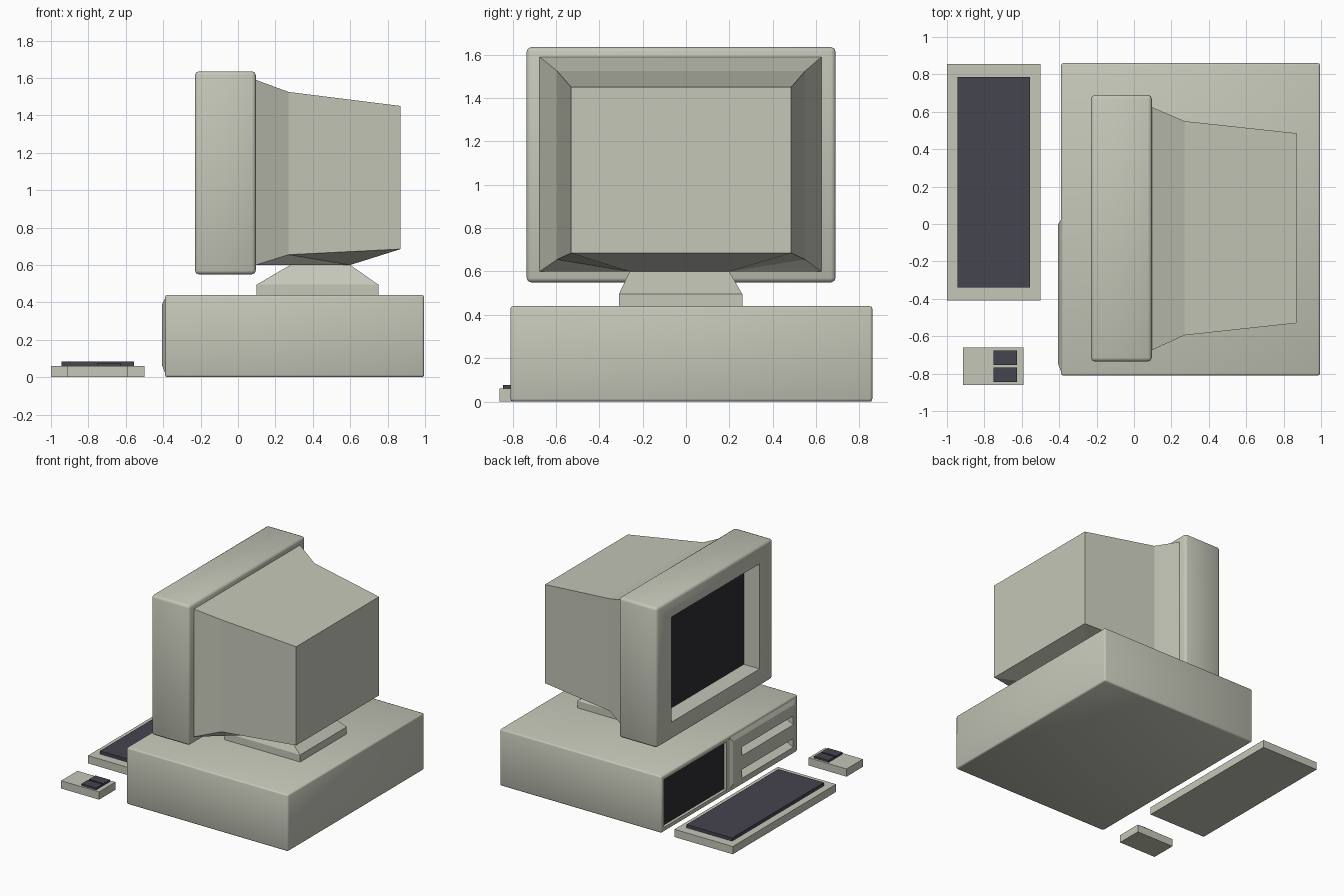
import bpy, bmesh
from mathutils import Vector

if "Cube" in bpy.data.objects:
    bpy.data.objects.remove(bpy.data.objects["Cube"])


def material(name, color):
    m = bpy.data.materials.new(name)
    m.diffuse_color = (*color, 1)
    m.use_nodes = True
    m.node_tree.nodes["Principled BSDF"].inputs["Base Color"].default_value = m.diffuse_color
    return m


BEIGE = material("beige_plastic", (0.56, 0.57, 0.48))
DARK = material("dark_glass", (0.028, 0.026, 0.034))
KEYS = material("dark_keys", (0.06, 0.058, 0.08))


def mesh(name, verts, faces, mat, bevel=0):
    bm = bmesh.new()
    vs = [bm.verts.new(v) for v in verts]
    for f in faces:
        bm.faces.new([vs[i] for i in f])
    bmesh.ops.recalc_face_normals(bm, faces=bm.faces[:])
    if bevel:
        bmesh.ops.bevel(bm, geom=bm.edges[:], offset=bevel, segments=2,
                        profile=0.5, affect='EDGES')
    me = bpy.data.meshes.new(name)
    bm.to_mesh(me)
    bm.free()
    me.materials.append(mat)
    ob = bpy.data.objects.new(name, me)
    bpy.context.collection.objects.link(ob)
    return ob


def loft(name, a, b, mat, bevel=0):
    """Join two four-point rings into a closed solid."""
    sides = [(i, (i + 1) % 4, (i + 1) % 4 + 4, i + 4) for i in range(4)]
    return mesh(name, list(a) + list(b),
                [(3, 2, 1, 0), (4, 5, 6, 7)] + sides, mat, bevel)


def ring_x(x, y, z):
    return [(x, y[0], z[0]), (x, y[1], z[0]), (x, y[1], z[1]), (x, y[0], z[1])]


def ring_z(z, x, y):
    return [(x[0], y[0], z), (x[1], y[0], z), (x[1], y[1], z), (x[0], y[1], z)]


def box(name, x, y, z, mat=BEIGE, bevel=0):
    return loft(name, ring_z(z[0], x, y), ring_z(z[1], x, y), mat, bevel)


def cut(ob, cutter):
    m = ob.modifiers.new("cut", 'BOOLEAN')
    m.operation = 'DIFFERENCE'
    m.solver = 'EXACT'
    m.object = cutter
    bpy.context.view_layer.objects.active = ob
    bpy.ops.object.modifier_apply(modifier=m.name)


def smooth(ob):
    bpy.ops.object.select_all(action='DESELECT')
    ob.select_set(True)
    bpy.context.view_layer.objects.active = ob
    bpy.ops.object.shade_smooth_by_angle(angle=0.85)


# Computer case with a recessed dark panel and a raised drive panel
case = box("computer_case", (-0.39, 0.995), (-0.81, 0.86), (0, 0.44), BEIGE, 0.012)
drive = loft("drive_panel", ring_x(-0.385, (-0.80, 0.03), (0.01, 0.43)),
             ring_x(-0.405, (-0.75, 0.0), (0.06, 0.39)), BEIGE)
cutters = [box("panel_cutter", (-0.5, -0.36), (0.06, 0.825), (0.035, 0.405))]
cut(case, cutters[0])
# Drive slots with sloping floors
for i, z in enumerate((0.055, 0.23)):
    c = loft(f"slot_cutter_{i}", ring_x(-0.42, (-0.735, -0.105), (z, z + 0.075)),
             ring_x(-0.30, (-0.735, -0.105), (z + 0.06, z + 0.075)), BEIGE)
    cut(case, c)
    cut(drive, c)
    cutters.append(c)
box("case_dark_panel", (-0.368, -0.355), (0.06, 0.825), (0.035, 0.405), DARK)

# Monitor bezel with a deep screen opening
bezel = box("monitor_bezel", (-0.23, 0.095), (-0.735, 0.69), (0.55, 1.635), BEIGE, 0.02)
oy, oz = (-0.574, 0.504), (0.685, 1.50)
cutters.append(box("screen_cutter", (-0.4, -0.085), oy, oz))
cut(bezel, cutters[-1])
box("screen", (-0.095, -0.08), oy, oz, DARK)

# Monitor housing: three rings, with the underside folded down to the neck
rings = (ring_x(0.095, (-0.675, 0.625), (0.60, 1.59))
         + ring_x(0.27, (-0.595, 0.55), (0.655, 1.525))
         + ring_x(0.87, (-0.53, 0.485), (0.685, 1.45)))
neck = [(0.60, -0.26, 0.60), (0.60, 0.20, 0.60)]
faces = [(0, 1, 2, 3), (8, 9, 10, 11)]
for r in (0, 4):
    faces += [(r + i, r + (i + 1) % 4, r + (i + 1) % 4 + 4, r + i + 4) for i in (1, 2, 3)]
faces += [(0, 1, 13, 12), (8, 9, 13, 12),
          (0, 4, 12), (4, 8, 12), (1, 5, 13), (5, 9, 13)]
mesh("monitor_housing", rings + neck, faces, BEIGE)

# Monitor stand
sx, sy = (0.10, 0.75), (-0.31, 0.26)
box("stand_base", sx, sy, (0.435, 0.495))
loft("stand_neck", ring_z(0.495, sx, sy),
     ring_z(0.60, (0.28, 0.60), (-0.26, 0.20)), BEIGE)

# Keyboard
box("keyboard_base", (-1.0, -0.50), (-0.41, 0.855), (0, 0.06))
box("keyboard_keys", (-0.945, -0.555), (-0.34, 0.785), (0.055, 0.085), KEYS)

# Mouse with two buttons
box("mouse_body", (-0.915, -0.59), (-0.86, -0.66), (0, 0.06))
for i, y in enumerate((-0.845, -0.755)):
    box(f"mouse_button_{i}", (-0.75, -0.625), (y, y + 0.078), (0.055, 0.075), KEYS)

for ob in (case, bezel):
    smooth(ob)
for c in cutters:
    bpy.data.objects.remove(c, do_unlink=True)
